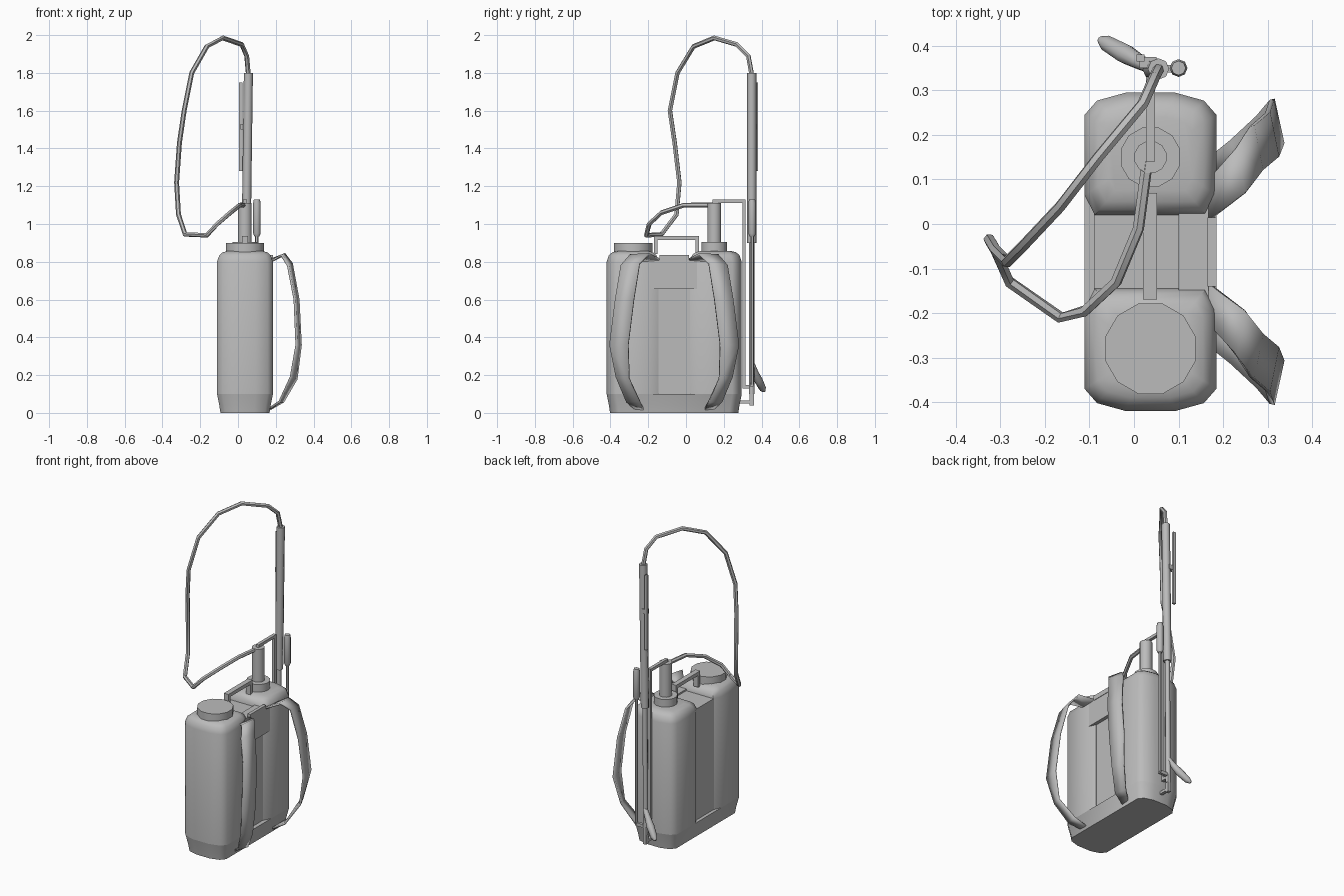
import bpy, bmesh, math
from mathutils import Vector

cube = bpy.data.objects.get("Cube")
if cube:
    bpy.data.objects.remove(cube, do_unlink=True)

GREY = (0.5, 0.5, 0.5, 1.0)
mat = bpy.data.materials.new("plain_grey")
mat.use_nodes = True
mat.diffuse_color = GREY
mat.node_tree.nodes["Principled BSDF"].inputs["Base Color"].default_value = GREY

CX = 0.037       # centre line of the tanks
MIRROR = -0.125  # y of a rear part plus y of its front twin


def finish(name, bm, angle=40):
    bmesh.ops.recalc_face_normals(bm, faces=bm.faces)
    mesh = bpy.data.meshes.new(name)
    bm.to_mesh(mesh)
    bm.free()
    mesh.materials.append(mat)
    obj = bpy.data.objects.new(name, mesh)
    bpy.context.collection.objects.link(obj)
    bpy.ops.object.select_all(action='DESELECT')
    obj.select_set(True)
    bpy.context.view_layer.objects.active = obj
    if angle:
        bpy.ops.object.shade_smooth_by_angle(angle=math.radians(angle))
    return obj


def skin(name, rings, angle=40):
    """Join rings of points into a closed, capped skin."""
    bm = bmesh.new()
    loops = [[bm.verts.new(p) for p in ring] for ring in rings]
    n = len(loops[0])
    for a, b in zip(loops, loops[1:]):
        for i in range(n):
            j = (i + 1) % n
            bm.faces.new((a[i], a[j], b[j], b[i]))
    bm.faces.new(loops[0][::-1])
    bm.faces.new(loops[-1])
    return finish(name, bm, angle)


def stack(name, outline, levels):
    """Loft an outline through (height, inset) levels."""
    xs, ys = [p[0] for p in outline], [p[1] for p in outline]
    mx, my = (min(xs) + max(xs)) / 2, (min(ys) + max(ys)) / 2
    hx, hy = max(xs) - mx, max(ys) - my
    rings = [[(mx + (x - mx) * (hx - d) / hx, my + (y - my) * (hy - d) / hy, z)
              for x, y in outline] for z, d in levels]
    return skin(name, rings, 50)


def tube(name, path, radius, sides=8, angle=50):
    """Sweep a round section along a path; radius may be a list."""
    pts = [Vector(p) for p in path]
    radii = radius if isinstance(radius, list) else [radius] * len(pts)
    rings, side = [], None
    for i, p in enumerate(pts):
        t = (pts[min(i + 1, len(pts) - 1)] - pts[max(i - 1, 0)]).normalized()
        if side is None:
            side = t.orthogonal()
        side = (side - t * side.dot(t)).normalized()
        up = t.cross(side)
        rings.append([p + radii[i] * (side * math.cos(a) + up * math.sin(a))
                      for a in (math.tau * k / sides for k in range(sides))])
    return skin(name, rings, angle)


def cylinder(name, x, y, z0, z1, r, sides=12):
    return tube(name, [(x, y, z0), (x, y, z1)], r, sides, 40)


def box(name, lo, hi):
    corners = [(lo[0], lo[1]), (hi[0], lo[1]), (hi[0], hi[1]), (lo[0], hi[1])]
    return skin(name, [[(x, y, z) for x, y in corners] for z in (lo[2], hi[2])], 0)


# Tank body: two rounded tanks on a shared tapered base
end = [(0.055, 0.295), (0.12, 0.277), (0.148, 0.245)]
inner = [(0.148, 0.065), (0.125, 0.02)]


def both_sides(half):
    return ([(CX + x, y) for x, y in half] + [(CX - x, y) for x, y in reversed(half)])


rear_outline = both_sides(end + inner)
front_outline = [(x, MIRROR - y) for x, y in rear_outline]
base_outline = both_sides(end + [(x, MIRROR - y) for x, y in reversed(end)])
tank_levels = [(0.1, 0), (0.8, 0), (0.835, 0.012), (0.85, 0.03), (0.857, 0.055)]
stack("rear_tank", rear_outline, tank_levels)
stack("front_tank", front_outline, tank_levels)
stack("tank_base", base_outline, [(0, 0.018), (0.04, 0.012), (0.1, 0)])
box("tank_waist", (CX - 0.127, -0.18, 0.09), (CX + 0.123, 0.055, 0.8))
box("upper_back_panel", (0.1, -0.2, 0.655), (0.182, 0.075, 0.81))

# Filler cap, pump collar and pump cylinder
cylinder("filler_cap", CX, -0.28, 0.85, 0.9, 0.105)
cylinder("pump_collar", CX, 0.15, 0.85, 0.905, 0.069)
cylinder("pump_cylinder", CX, 0.15, 0.9, 1.112, 0.037)

# Carry handle
box("handle_bar", (0.02, -0.17, 0.915), (0.052, 0.07, 0.937))
for name, y in (("front", -0.17), ("rear", 0.05)):
    box(name + "_handle_post", (0.02, y, 0.84), (0.052, y + 0.02, 0.92))

# Pump linkage behind the tank
box("link_arm", (0.027, 0.14, 1.112), (0.047, 0.315, 1.13))
box("link_rod", (0.027, 0.299, 0.13), (0.047, 0.315, 1.12))
box("link_foot", (0.027, 0.3, 0.13), (0.047, 0.35, 0.148))
box("lower_bracket", (0.027, 0.26, 0.05), (0.047, 0.36, 0.066))
box("lower_bracket_post", (0.027, 0.337, 0.04), (0.047, 0.36, 0.15))

# Pump lever with its grip
cylinder("lever_rod", 0.1, 0.35, 0.15, 0.95, 0.009, 6)
box("lever_joint", (0.03, 0.34, 0.14), (0.105, 0.357, 0.16))
tube("lever_grip", [(0.1, 0.35, z) for z in (0.935, 0.95, 1.11, 1.13)],
     [0.013, 0.02, 0.02, 0.016])

# Spray lance, its side strip and the curved nozzle
tube("lance_tube", [(0.043, 0.348, 0.9), (0.055, 0.348, 1.8)], 0.024)
tube("lance_rod", [(0.037, 0.348, 0.1), (0.043, 0.348, 0.92)], 0.015)
box("lance_strip", (0.006, 0.365, 1.28), (0.024, 0.381, 1.75))
box("strip_clip", (0.012, 0.35, 1.5), (0.05, 0.375, 1.53))
tube("nozzle", [(0.04, 0.35, 0.26), (0.01, 0.365, 0.215), (-0.02, 0.382, 0.175),
                (-0.06, 0.405, 0.13), (-0.076, 0.414, 0.115)],
     [0.014, 0.018, 0.023, 0.019, 0.008])

# Hose looping from the pump to the lance tip
hose = [(0.03, 0.14, 1.1), (0.01, -0.01, 1.1), (-0.04, -0.13, 1.06),
        (-0.11, -0.195, 1.0), (-0.165, -0.21, 0.94), (-0.28, -0.13, 0.945),
        (-0.315, -0.05, 1.05), (-0.325, -0.035, 1.22), (-0.31, -0.06, 1.43),
        (-0.285, -0.085, 1.6), (-0.245, -0.045, 1.8), (-0.165, 0.04, 1.94),
        (-0.08, 0.15, 1.985), (0.02, 0.27, 1.95), (0.046, 0.33, 1.89),
        (0.055, 0.348, 1.79)]
tube("hose", hose, 0.013, 6)

# Shoulder straps: ribbons between an outer and an inner edge
outer_edge = [(0.17, 0.1, 0.8), (0.23, 0.17, 0.835), (0.265, 0.22, 0.78),
              (0.3, 0.25, 0.6), (0.31, 0.28, 0.36), (0.28, 0.245, 0.19),
              (0.22, 0.19, 0.06), (0.17, 0.15, 0.025)]
inner_edge = [(0.17, 0.01, 0.81), (0.25, 0.07, 0.84), (0.285, 0.12, 0.79),
              (0.32, 0.15, 0.6), (0.332, 0.18, 0.36), (0.31, 0.175, 0.18),
              (0.24, 0.12, 0.06), (0.17, 0.1, 0.02)]
for name, flip in (("rear", False), ("front", True)):
    bm = bmesh.new()
    rows = []
    for pair in zip(outer_edge, inner_edge):
        rows.append([bm.verts.new((x, MIRROR - y if flip else y, z)) for x, y, z in pair])
    for (a, b), (c, d) in zip(rows, rows[1:]):
        bm.faces.new((a, b, d, c))
    strap = finish(name + "_strap", bm, 30)
    solid = strap.modifiers.new("thickness", 'SOLIDIFY')
    solid.thickness = 0.012
    solid.offset = 0
box("strap_bar", (0.165, -0.14, 0.805), (0.185, 0.015, 0.835))
